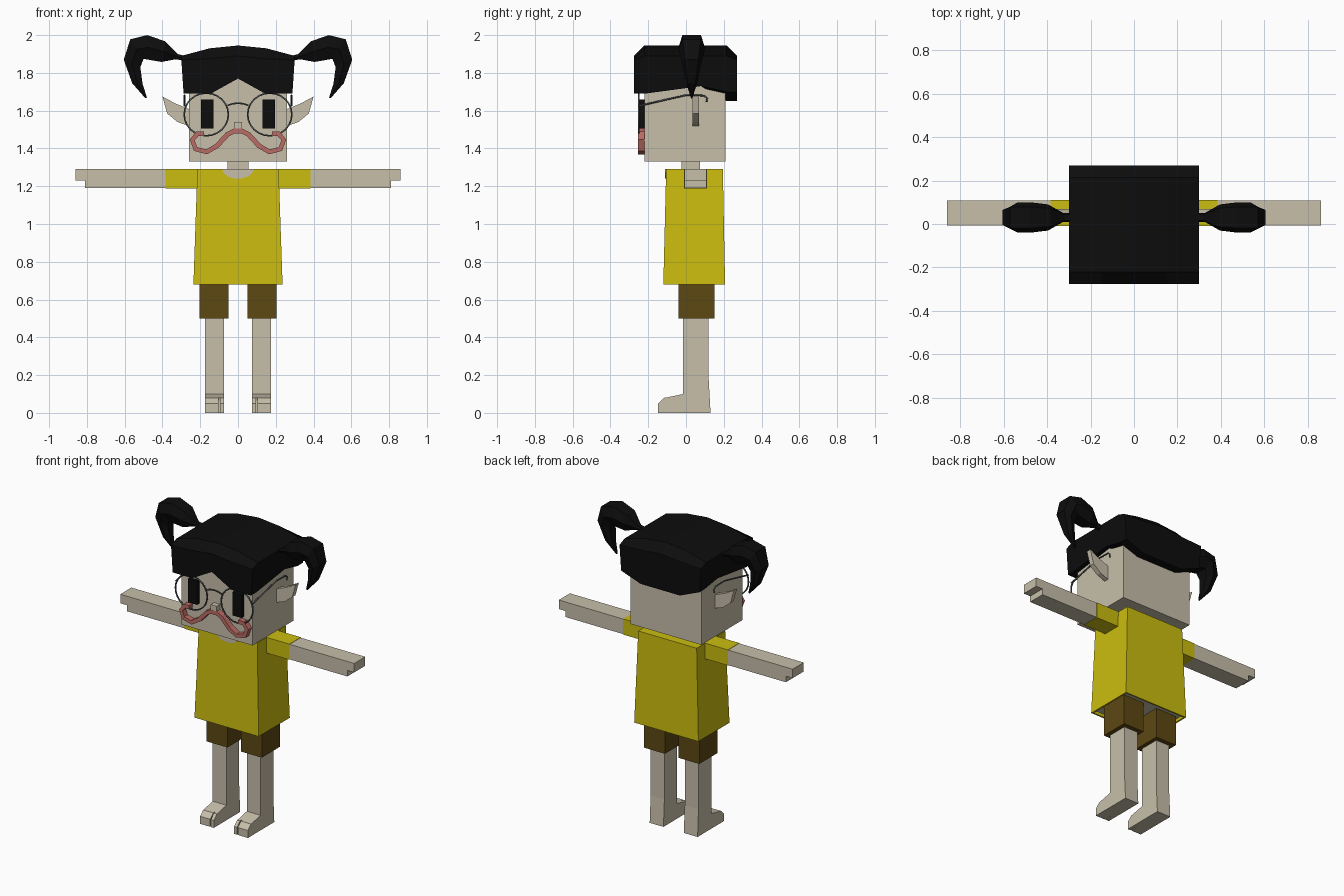
import bpy, bmesh, math
from mathutils import Vector

cube = bpy.data.objects.get("Cube")
if cube:
    bpy.data.objects.remove(cube, do_unlink=True)


def material(name, r, g, b):
    m = bpy.data.materials.new(name)
    m.use_nodes = True
    m.diffuse_color = (r, g, b, 1)
    node = next(n for n in m.node_tree.nodes if n.type == 'BSDF_PRINCIPLED')
    node.inputs["Base Color"].default_value = (r, g, b, 1)
    node.inputs["Roughness"].default_value = 0.9
    return m


SKIN = material("skin", 0.57, 0.52, 0.40)
YELLOW = material("yellow cloth", 0.6, 0.51, 0.005)
BROWN = material("brown cloth", 0.11, 0.065, 0.006)
BLACK = material("black", 0.004, 0.004, 0.004)
PINK = material("pink", 0.5, 0.15, 0.13)
WIRE = material("grey wire", 0.08, 0.09, 0.09)
SIDES = (("left", 1), ("right", -1))


def add(name, bm, *mats):
    bmesh.ops.recalc_face_normals(bm, faces=bm.faces)
    mesh = bpy.data.meshes.new(name)
    bm.to_mesh(mesh)
    bm.free()
    for m in mats:
        mesh.materials.append(m)
    obj = bpy.data.objects.new(name, mesh)
    bpy.context.collection.objects.link(obj)
    return obj


def loft_bm(rings, s=1):
    """Skin a row of equal rings and cap both ends."""
    bm = bmesh.new()
    rows = [[bm.verts.new((s * x, y, z)) for x, y, z in r] for r in rings]
    n = len(rows[0])
    for a, b in zip(rows, rows[1:]):
        for i in range(n):
            j = (i + 1) % n
            bm.faces.new((a[i], a[j], b[j], b[i]))
    bm.faces.new(rows[0])
    bm.faces.new(rows[-1])
    return bm


def loft(name, rings, mat, s=1):
    return add(name, loft_bm(rings, s), mat)


def prism(name, axis, pts, lo, hi, mat, s=1):
    """Extrude an outline along the given axis."""
    place = {"x": lambda p, t: (t, p[0], p[1]),
             "y": lambda p, t: (p[0], t, p[1]),
             "z": lambda p, t: (p[0], p[1], t)}[axis]
    return loft(name, [[place(p, t) for p in pts] for t in (lo, hi)], mat, s)


def rect(x0, x1, y0, y1, z):
    return [(x0, y0, z), (x1, y0, z), (x1, y1, z), (x0, y1, z)]


def box(name, x0, x1, y0, y1, z0, z1, mat, s=1):
    return loft(name, [rect(x0, x1, y0, y1, z) for z in (z0, z1)], mat, s)


def wire(name, pts, radius, closed=False):
    """Thin round wire along a path, turned into a mesh."""
    cu = bpy.data.curves.new(name, 'CURVE')
    cu.dimensions = '3D'
    cu.bevel_depth = radius
    cu.bevel_resolution = 1
    cu.use_fill_caps = True
    sp = cu.splines.new('POLY')
    sp.points.add(len(pts) - 1)
    for p, co in zip(sp.points, pts):
        p.co = (*co, 1)
    sp.use_cyclic_u = closed
    tmp = bpy.data.objects.new(name + "_path", cu)
    bpy.context.collection.objects.link(tmp)
    deps = bpy.context.evaluated_depsgraph_get()
    mesh = bpy.data.meshes.new_from_object(tmp.evaluated_get(deps))
    bpy.data.objects.remove(tmp, do_unlink=True)
    mesh.materials.clear()
    mesh.materials.append(WIRE)
    obj = bpy.data.objects.new(name, mesh)
    bpy.context.collection.objects.link(obj)


# Head and neck
box("head", -0.26, 0.26, -0.22, 0.21, 1.33, 1.80, SKIN)
box("neck", -0.055, 0.055, -0.025, 0.075, 1.26, 1.34, SKIN)
box("nose", -0.022, 0.022, -0.255, -0.22, 1.505, 1.54, SKIN)

# Hair cap: slices from front to back, arched top and shaped fringe
XS = (-0.3, -0.15, 0, 0.15, 0.3)
ARCH = (1.89, 1.93, 1.945, 1.93, 1.89)
FRINGE = (1.69, 1.69, 1.77, 1.69, 1.69)
MIDDLE = (1.73,) * 5
NAPE = (1.71, 1.65, 1.65, 1.65, 1.70)
slices = []
for y, drop, hem in ((-0.275, 0.055, FRINGE), (-0.22, 0, FRINGE), (0.08, 0, MIDDLE),
                     (0.215, 0, NAPE), (0.27, 0.055, NAPE)):
    top = [(x, y, z - drop * (1 if abs(x) < 0.2 else 0.4)) for x, z in zip(XS, ARCH)]
    low = [(x * 0.96, y, z) for x, z in zip(XS, hem)]
    slices.append(top + low[::-1])
loft("hair_cap", slices, BLACK)

# Pigtails: outer point, inner point and half depth of each section
TAIL = (((0.28, 1.89), (0.29, 1.865), 0.02), ((0.32, 1.90), (0.33, 1.872), 0.02),
        ((0.385, 1.967), (0.405, 1.858), 0.06), ((0.48, 2.0), (0.475, 1.87), 0.07),
        ((0.57, 1.978), (0.50, 1.875), 0.07), ((0.605, 1.87), (0.517, 1.83), 0.05),
        ((0.56, 1.745), (0.505, 1.74), 0.028), ((0.49, 1.665), (0.482, 1.67), 0.004))
for side, s in SIDES:
    rings = []
    for o, i, w in TAIL:
        o, i = Vector(o), Vector(i)
        m, y = (o + i) / 2, 0.03
        rings.append([(p.x, y + k * w, p.y) for p, k in
                      ((o, -0.7), (o, 0.7), (m, 1), (i, 0.6), (i, -0.6), (m, -1))])
    loft(side + "_pigtail", rings, BLACK, s)

# Moustache: a curled flat band
half = [(0.18, 1.478), (0.215, 1.478), (0.242, 1.445), (0.225, 1.397), (0.165, 1.382),
        (0.11, 1.415), (0.055, 1.475), (0.02, 1.492)]
path = [Vector(p) for p in half + [(-x, z) for x, z in reversed(half)]]
band = []
for k, p in enumerate(path):
    d = (path[min(k + 1, len(path) - 1)] - path[max(k - 1, 0)]).normalized()
    n = Vector((-d.y, d.x)) * 0.013
    a, b = p + n, p - n
    band.append([(a.x, -0.255, a.y), (b.x, -0.255, b.y), (b.x, -0.215, b.y), (a.x, -0.215, a.y)])
loft("moustache", band, PINK)

# Glasses bridge
wire("glasses_bridge", [(x, -0.25, 1.64 - 4 * x * x) for x in (-0.055, -0.03, 0, 0.03, 0.055)], 0.005)

EAR = [(0.25, 1.605), (0.33, 1.637), (0.40, 1.675), (0.375, 1.585), (0.32, 1.54), (0.25, 1.515)]
ARM = [(0.37, 1.19), (0.81, 1.19), (0.81, 1.23), (0.86, 1.23), (0.86, 1.29), (0.37, 1.29)]
LEG = [(0.13, 0), (0.12, 0.18), (0.12, 0.52), (-0.015, 0.52), (-0.015, 0.1), (-0.10, 0.082), (-0.10, 0)]
TOE = [(-0.10, 0), (-0.10, 0.082), (-0.115, 0.08), (-0.147, 0.05), (-0.147, 0)]

for side, s in SIDES:
    # Eye, lens rim, temple and ear
    box(side + "_eye", 0.13, 0.197, -0.245, -0.215, 1.505, 1.66, BLACK, s)
    rim = [(s * (0.168 + 0.117 * math.cos(t * math.tau / 24)), -0.25,
            1.58 + 0.113 * math.sin(t * math.tau / 24)) for t in range(24)]
    wire(side + "_lens_rim", rim, 0.005, True)
    wire(side + "_temple", [(s * 0.283, y, z) for y, z in
                            ((-0.25, 1.625), (-0.12, 1.655), (0.0, 1.682), (0.095, 1.68),
                             (0.112, 1.665), (0.108, 1.645))], 0.005)
    prism(side + "_ear", "y", EAR, 0.035, 0.068, SKIN, s)
    # Arm with stepped hand, and sleeve
    prism(side + "_arm", "y", ARM, -0.008, 0.108, SKIN, s)
    box(side + "_sleeve", 0.19, 0.385, -0.01, 0.11, 1.188, 1.292, YELLOW, s)
    # Shorts, leg and split toes
    box(side + "_shorts_leg", 0.05, 0.203, -0.04, 0.15, 0.5, 0.74, BROWN, s)
    prism(side + "_leg", "x", LEG, 0.075, 0.176, SKIN, s)
    prism(side + "_big_toe", "x", TOE, 0.075, 0.096, SKIN, s)
    prism(side + "_toes", "x", TOE, 0.102, 0.176, SKIN, s)

# Shirt, open at the hem with the belly showing inside
bm = loft_bm([rect(-0.236, 0.236, -0.12, 0.207, 0.68), rect(-0.215, 0.215, -0.105, 0.195, 1.29)])
bmesh.ops.recalc_face_normals(bm, faces=bm.faces)
hem = min(bm.faces, key=lambda f: f.calc_center_median().z)
bmesh.ops.inset_region(bm, faces=[hem], thickness=0.015)
bmesh.ops.inset_region(bm, faces=[hem], thickness=0.001, depth=-0.02)
hem.material_index = 1
add("shirt", bm, YELLOW, SKIN)

# Neckline: thin skin plates on the front and top of the shirt
arc = [(0.083 * math.cos(t * math.pi / 10), math.sin(t * math.pi / 10)) for t in range(11)]
prism("neckline_front", "y", [(x, 1.292 - 0.052 * k) for x, k in arc], -0.111, -0.104, SKIN)
prism("neckline_top", "z", [(x, -0.105 + 0.16 * k) for x, k in arc], 1.288, 1.292, SKIN)
